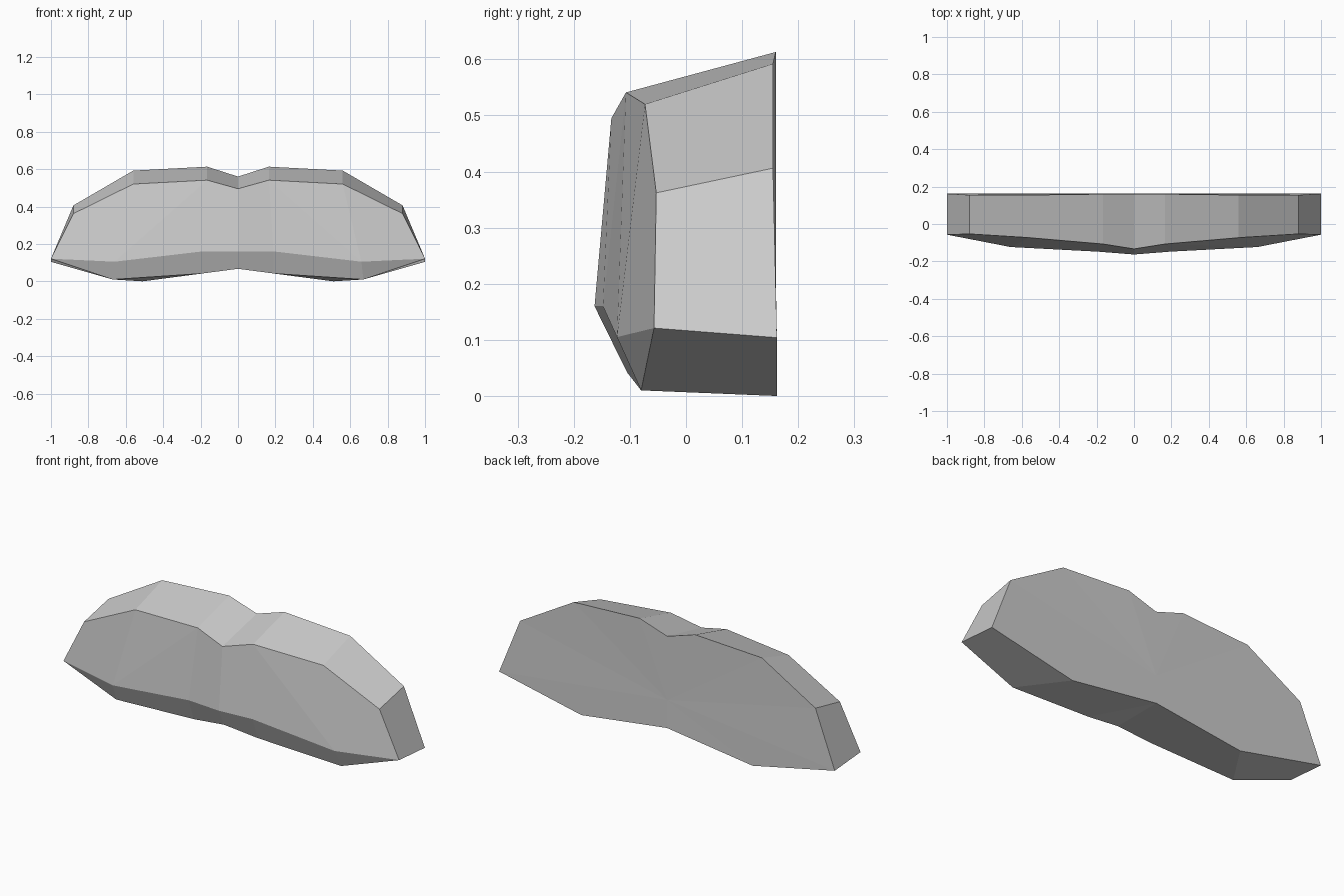
import bpy
import bmesh

cube = bpy.data.objects.get("Cube")
if cube:
    bpy.data.objects.remove(cube, do_unlink=True)

# Single grey finish
grey = bpy.data.materials.new("plain grey")
grey.use_nodes = True
colour = (0.6, 0.6, 0.6, 1.0)
grey.diffuse_color = colour
grey.node_tree.nodes["Principled BSDF"].inputs["Base Color"].default_value = colour

bm = bmesh.new()


def row(points):
    return [bm.verts.new(p) for p in points]


def strip(a, b):
    """Bridge two rows of equal length with quads."""
    for i in range(len(a) - 1):
        bm.faces.new((a[i], a[i + 1], b[i + 1], b[i]))


# Left half outlines, each running from the middle to the outer tip
back_top = row([(0, 0.16, 0.56), (0.165, 0.16, 0.613), (0.56, 0.155, 0.592),
                (0.88, 0.155, 0.406), (1, 0.162, 0.104)])
front_top = row([(0, -0.133, 0.495), (0.165, -0.107, 0.541), (0.56, -0.073, 0.52),
                 (0.88, -0.053, 0.362), (1, -0.057, 0.121)])
ridge = row([(0, -0.163, 0.16), (0.19, -0.148, 0.16), (0.66, -0.123, 0.105)])
lower = row([(0, -0.117, 0.067), (0.19, -0.105, 0.042), (0.67, -0.08, 0.01)])
back_low = row([(0, 0.162, 0.067), (0.51, 0.162, 0)])
back_hub = bm.verts.new((0, 0.16, 0.217))
tip_front, tip_back = front_top[-1], back_top[-1]

# Top, front and lower chin surfaces
strip(back_top, front_top)
strip(front_top[:2], ridge[:2])
bm.faces.new((front_top[1], front_top[2], ridge[2]))
bm.faces.new((front_top[1], ridge[2], ridge[1]))
bm.faces.new((front_top[2], front_top[3], tip_front, ridge[2]))
strip(ridge, lower)
bm.faces.new((ridge[2], tip_front, lower[2]))

# Underside
bm.faces.new((lower[2], tip_front, tip_back, back_low[1]))
bm.faces.new((lower[1], lower[2], back_low[1], back_low[0]))
bm.faces.new((lower[0], lower[1], back_low[0]))

# Back fan around the hub
rim = back_top + back_low[::-1]
for a, b in zip(rim, rim[1:]):
    bm.faces.new((back_hub, a, b))

# Mirror to the right half and close the seam
bmesh.ops.mirror(bm, geom=bm.verts[:] + bm.edges[:] + bm.faces[:],
                 axis='X', merge_dist=0.001)
bmesh.ops.remove_doubles(bm, verts=bm.verts[:], dist=0.001)
bmesh.ops.recalc_face_normals(bm, faces=bm.faces[:])

mesh = bpy.data.meshes.new("curved_bar")
bm.to_mesh(mesh)
bm.free()
mesh.materials.append(grey)
bar = bpy.data.objects.new("curved_bar", mesh)
bpy.context.collection.objects.link(bar)
